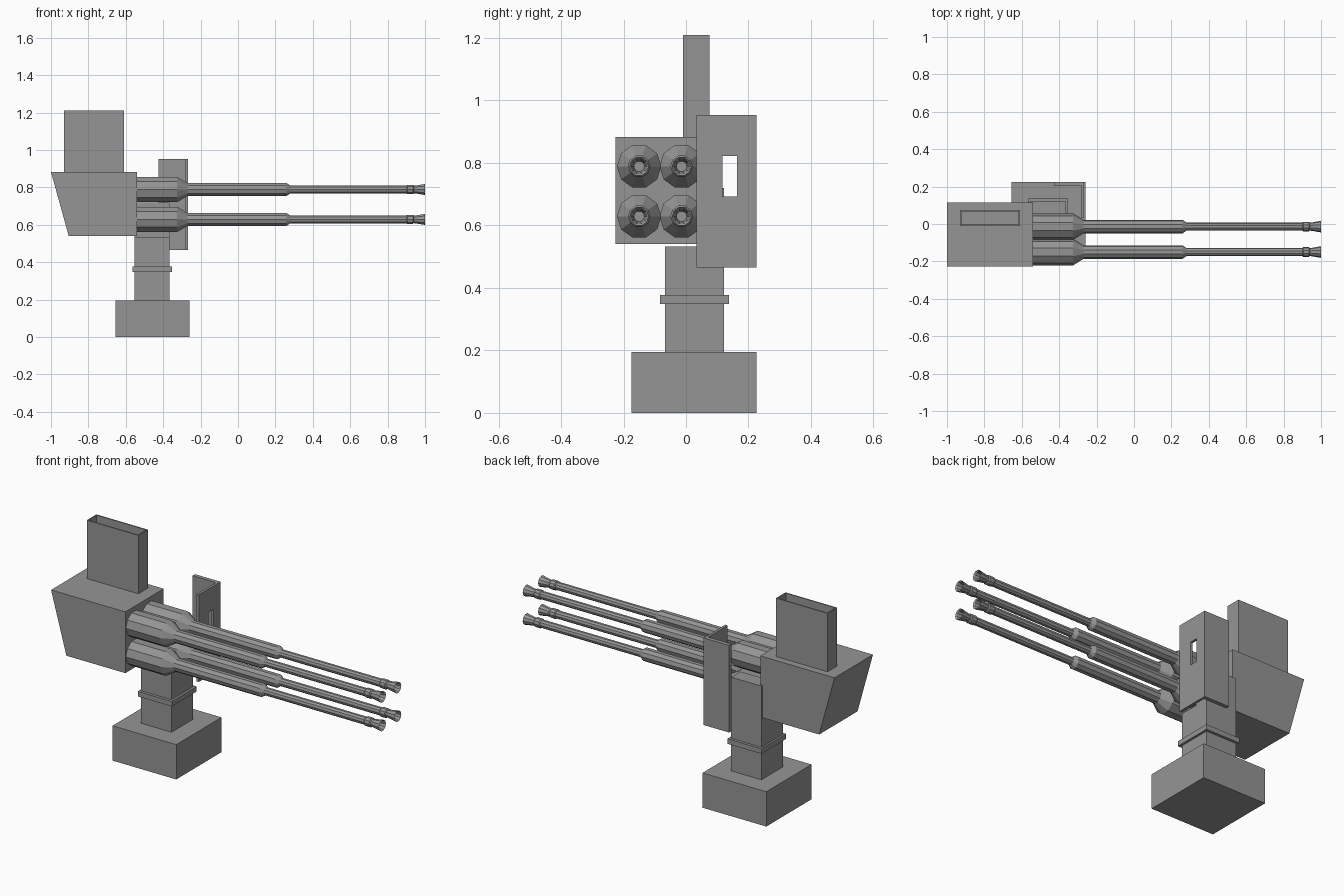
import bpy
import bmesh
import math
from mathutils import Vector

cube = bpy.data.objects.get("Cube")
if cube:
    bpy.data.objects.remove(cube, do_unlink=True)

# One grey for the whole mount
grey = bpy.data.materials.new("gunmetal grey")
grey.use_nodes = True
COLOUR = (0.3, 0.3, 0.3, 1)
grey.diffuse_color = COLOUR
grey.node_tree.nodes["Principled BSDF"].inputs["Base Color"].default_value = COLOUR


def finish(name, bm):
    bmesh.ops.recalc_face_normals(bm, faces=bm.faces)
    mesh = bpy.data.meshes.new(name)
    bm.to_mesh(mesh)
    bm.free()
    mesh.materials.append(grey)
    obj = bpy.data.objects.new(name, mesh)
    bpy.context.collection.objects.link(obj)
    return obj


def add_box(bm, xs, ys, zs):
    """Box between pairs of limits on each axis."""
    lo, hi = Vector((xs[0], ys[0], zs[0])), Vector((xs[1], ys[1], zs[1]))
    verts = bmesh.ops.create_cube(bm, size=1)["verts"]
    for v in verts:
        v.co = Vector((v.co[i] + 0.5) * (hi[i] - lo[i]) + lo[i] for i in range(3))
    return verts


def box(name, xs, ys, zs):
    bm = bmesh.new()
    add_box(bm, xs, ys, zs)
    return finish(name, bm)


def prism(name, profile, axis, start, end):
    """Extrude a closed 2D profile along the y or z axis."""
    bm = bmesh.new()
    place = (lambda a, b: (a, start, b)) if axis == "y" else (lambda a, b: (a, b, start))
    face = bm.faces.new([bm.verts.new(place(a, b)) for a, b in profile])
    ext = bmesh.ops.extrude_face_region(bm, geom=[face])["geom"]
    move = Vector((0, end - start, 0)) if axis == "y" else Vector((0, 0, end - start))
    bmesh.ops.translate(bm, vec=move, verts=[v for v in ext if isinstance(v, bmesh.types.BMVert)])
    return finish(name, bm)


def lathe_x(name, profile, y, z, sides=10):
    """Turn an (x, radius) profile around a line parallel to x, capping both ends."""
    bm = bmesh.new()
    rings = []
    for x, r in profile:
        angles = [2 * math.pi * i / sides for i in range(sides)]
        rings.append([bm.verts.new((x, y + r * math.cos(a), z + r * math.sin(a))) for a in angles])
    for a, b in zip(rings, rings[1:]):
        for i in range(sides):
            j = (i + 1) % sides
            bm.faces.new((a[i], a[j], b[j], b[i]))
    bm.faces.new(rings[0])
    bm.faces.new(rings[-1])
    return finish(name, bm)


# Pedestal: base block, column, collar and the bracket rising behind the guns
box("base", (-0.655, -0.26), (-0.175, 0.225), (0, 0.195))
box("column", (-0.553, -0.365), (-0.067, 0.122), (0.195, 0.532))
box("column_collar", (-0.563, -0.352), (-0.083, 0.137), (0.349, 0.377))
box("column_bracket", (-0.553, -0.365), (0.04, 0.122), (0.532, 0.72))

# Receiver housing with sloping rear
prism("housing", [(-1, 0.883), (-0.54, 0.883), (-0.54, 0.54), (-0.905, 0.54)],
      "y", -0.226, 0.114)

# Open-topped ammunition box
bm = bmesh.new()
add_box(bm, (-0.93, -0.61), (-0.01, 0.075), (0.883, 1.21))
bm.normal_update()
top = max(bm.faces, key=lambda f: f.calc_center_median().z)
bmesh.ops.inset_region(bm, faces=[top], thickness=0.01)
floor = bmesh.ops.extrude_discrete_faces(bm, faces=[top])["faces"][0]
bmesh.ops.translate(bm, vec=(0, 0, -0.3), verts=floor.verts)
finish("ammunition_box", bm)

# Shield front plate with a sight slot
bm = bmesh.new()
ys = (0.033, 0.117, 0.163, 0.225)
zs = (0.465, 0.692, 0.822, 0.953)
grid = [[bm.verts.new((-0.266, y, z)) for z in zs] for y in ys]
for i in range(3):
    for j in range(3):
        if (i, j) != (1, 1):
            bm.faces.new((grid[i][j], grid[i + 1][j], grid[i + 1][j + 1], grid[i][j + 1]))
ext = bmesh.ops.extrude_face_region(bm, geom=bm.faces[:], use_keep_orig=True)["geom"]
bmesh.ops.translate(bm, vec=(-0.014, 0, 0),
                    verts=[v for v in ext if isinstance(v, bmesh.types.BMVert)])
finish("shield_front", bm)

# Shield side flange
box("shield_flange", (-0.424, -0.28), (0.203, 0.225), (0.465, 0.953))

# Four guns: jacket, sleeve, barrel, then a flared hollow muzzle
gun = [(-0.54, 0.071), (-0.325, 0.071), (-0.27, 0.036), (0.26, 0.036), (0.28, 0.022),
       (0.9, 0.022), (0.905, 0.026), (0.935, 0.026), (0.94, 0.021),
       (0.96, 0.024), (1, 0.031), (0.995, 0.026), (0.95, 0.017)]
for side, y in (("right", -0.15), ("left", -0.014)):
    for level, z in (("upper", 0.789), ("lower", 0.629)):
        lathe_x(f"{level}_{side}_gun", gun, y, z)
